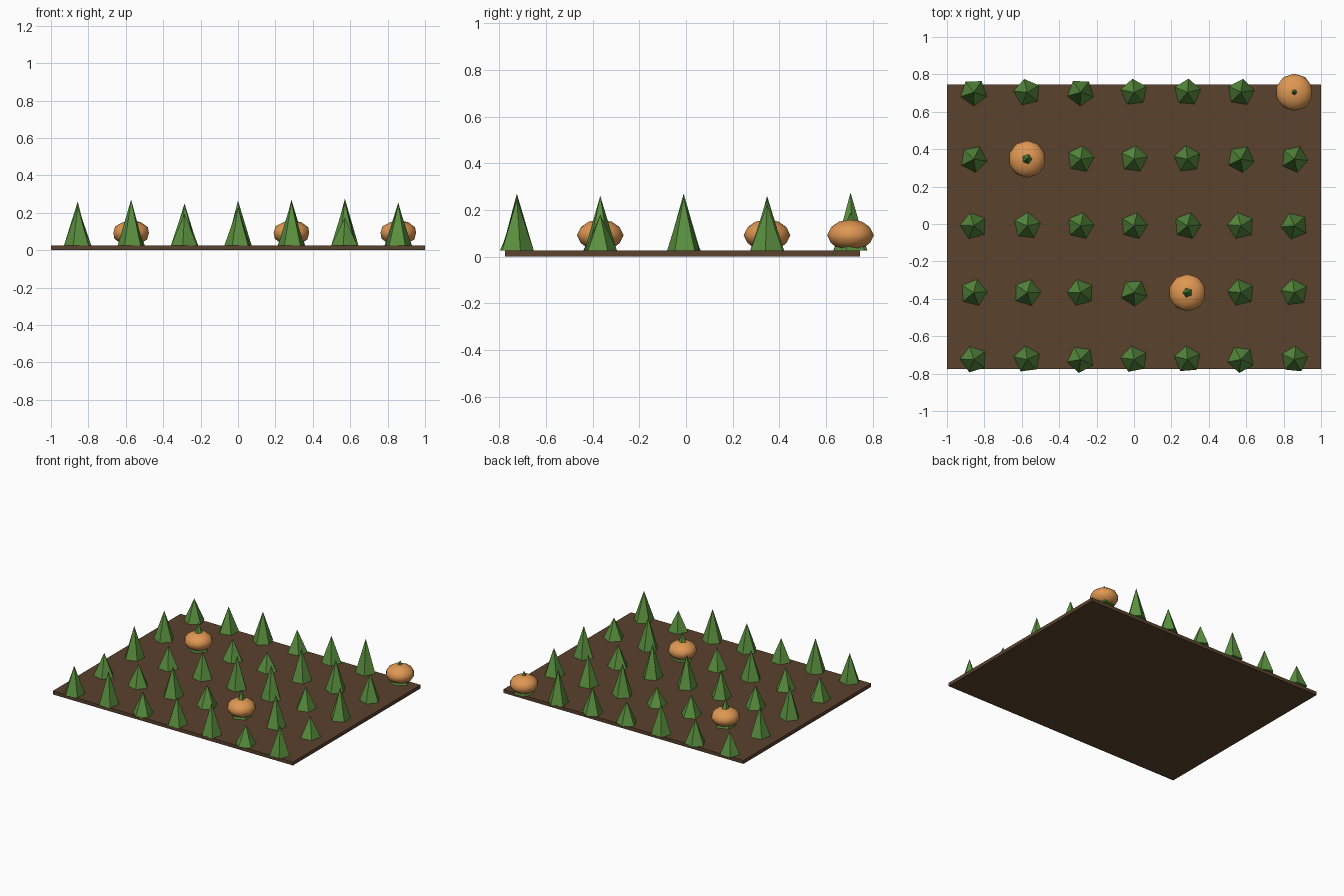
import bpy
import math
import random

random.seed(4)

cube = bpy.data.objects.get("Cube")
if cube:
    bpy.data.objects.remove(cube, do_unlink=True)


def material(name, color):
    mat = bpy.data.materials.new(name)
    mat.use_nodes = True
    mat.diffuse_color = (*color, 1)
    bsdf = mat.node_tree.nodes["Principled BSDF"]
    bsdf.inputs["Base Color"].default_value = (*color, 1)
    bsdf.inputs["Roughness"].default_value = 0.9
    return mat


SOIL = material("soil_brown", (0.102, 0.054, 0.027))
LEAF = material("leaf_green", (0.105, 0.285, 0.05))
PUMPKIN = material("pumpkin_orange", (0.74, 0.31, 0.085))


def finish(name, mat):
    obj = bpy.context.object
    obj.name = name
    obj.data.materials.append(mat)
    return obj


# Flat bed of soil
SOIL_TOP = 0.026
bpy.ops.mesh.primitive_cube_add(size=1, location=(0, -0.015, SOIL_TOP / 2))
bed = finish("soil_bed", SOIL)
bed.scale = (2, 1.52, SOIL_TOP)

# Tip heights of the plants, front row first, from -x to +x
TIPS = [
    (0.235, 0.27, 0.195, 0.23, 0.26, 0.175, 0.245),
    (0.195, 0.19, 0.245, 0.185, 0.225, 0.26, 0.18),
    (0.26, 0.19, 0.225, 0.265, 0.27, 0.19, 0.255),
    (0.24, 0.23, 0.18, 0.16, 0.26, 0.25, 0.225),
    (0.195, 0.21, 0.25, 0.19, 0.22, 0.275, 0.19),
]
PUMPKINS = {(1, 4), (3, 1), (4, 6)}
STEP_X, STEP_Y = 2 / 7, 0.357

for row, tips in enumerate(TIPS):
    for col, tip in enumerate(tips):
        x = (col - 3) * STEP_X
        y = (row - 2) * STEP_Y - 0.01

        # Five-sided leafy plant
        height = tip - SOIL_TOP
        bpy.ops.mesh.primitive_cone_add(
            vertices=5, radius1=0.073, radius2=0, depth=height,
            location=(x, y, SOIL_TOP + height / 2),
            rotation=(0, 0, random.uniform(0, math.tau / 5)))
        finish(f"plant_{row + 1}_{col + 1}", LEAF)

        # Squashed pumpkin around some of the plants
        if (row, col) in PUMPKINS:
            bpy.ops.mesh.primitive_ico_sphere_add(
                subdivisions=2, radius=0.1, location=(x, y, 0.092))
            pumpkin = finish(f"pumpkin_{row + 1}_{col + 1}", PUMPKIN)
            pumpkin.scale.z = 0.68
            bpy.ops.object.shade_smooth()
